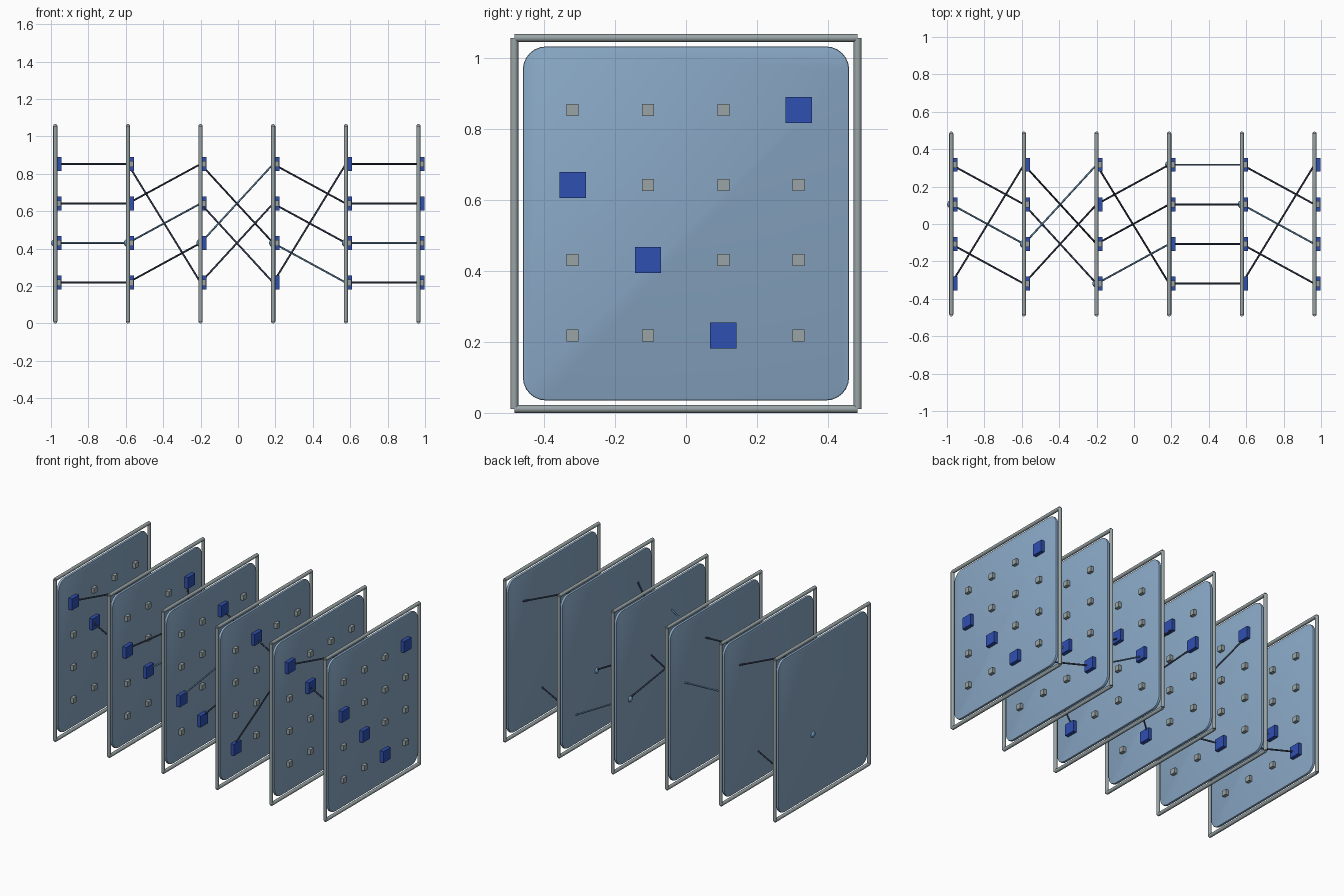
import bpy
import bmesh
from mathutils import Vector, Matrix

if "Cube" in bpy.data.objects:
    bpy.data.objects.remove(bpy.data.objects["Cube"], do_unlink=True)


def material(name, rgb):
    m = bpy.data.materials.new(name)
    m.use_nodes = True
    m.diffuse_color = (*rgb, 1)
    m.node_tree.nodes["Principled BSDF"].inputs["Base Color"].default_value = (*rgb, 1)
    return m


PANEL = material("pale steel blue", (0.25, 0.39, 0.56))
GREY = material("metal grey", (0.32, 0.37, 0.38))
BLUE = material("strong blue", (0.028, 0.08, 0.44))
DARK = material("dark slate", (0.045, 0.06, 0.11))
LIGHT = material("sky steel", (0.16, 0.32, 0.50))

# Layout: panel positions, and the grid of columns and rows on each panel
XS = [-0.977 + 0.3884 * i for i in range(6)]
COLS = [-0.319, -0.107, 0.105, 0.317]
ROWS = [0.218, 0.43, 0.641, 0.852]
BOTTOM, TOP, SIDE, BAR = 0.011, 1.055, 0.483, 0.011

# Four tracked cells (column, row) per panel, in the same order on each
STATES = [
    [(2, 1), (3, 0), (0, 3), (1, 2)],
    [(1, 1), (2, 0), (3, 3), (0, 2)],
    [(3, 2), (0, 1), (1, 0), (2, 3)],
    [(0, 0), (1, 3), (2, 2), (3, 1)],
    [(0, 3), (1, 2), (2, 1), (3, 0)],
]
# After the row shift each cell keeps its column and drops one row
STATES[4] = [(c, (r - 1) % 4) for c, r in STATES[3]]
# The last step moves each cell one column back
STATES.append([((c - 1) % 4, r) for c, r in STATES[4]])


def finish(name, bm, mat, smooth=False):
    mesh = bpy.data.meshes.new(name)
    bm.to_mesh(mesh)
    bm.free()
    mesh.materials.append(mat)
    ob = bpy.data.objects.new(name, mesh)
    bpy.context.collection.objects.link(ob)
    if smooth:
        bpy.ops.object.select_all(action="DESELECT")
        ob.select_set(True)
        bpy.context.view_layer.objects.active = ob
        bpy.ops.object.shade_smooth_by_angle()
    return ob


def add_box(bm, centre, size):
    bmesh.ops.create_cube(bm, size=1, matrix=Matrix.Translation(centre) @ Matrix.Diagonal((*size, 1)))


def add_rod(bm, a, b, radius, sides=12):
    a, b = Vector(a), Vector(b)
    d = b - a
    turn = d.to_track_quat("Z", "Y").to_matrix().to_4x4()
    bmesh.ops.create_cone(bm, cap_ends=True, segments=sides, radius1=radius, radius2=radius,
                          depth=d.length, matrix=Matrix.Translation((a + b) / 2) @ turn)


def cell_point(i, cell):
    return Vector((XS[i], COLS[cell[0]], ROWS[cell[1]]))


for i, x in enumerate(XS):
    # Thin panel with rounded corners and a softened rim
    bm = bmesh.new()
    add_box(bm, (x, 0, 0.533), (0.018, 0.918, 0.996))
    corners = [e for e in bm.edges if abs(e.verts[0].co.x - e.verts[1].co.x) > 0.01]
    bmesh.ops.bevel(bm, geom=corners, offset=0.065, segments=6, profile=0.5, affect="EDGES")
    rim = [e for e in bm.edges if abs(e.verts[0].co.x - e.verts[1].co.x) < 0.001]
    bmesh.ops.bevel(bm, geom=rim, offset=0.005, segments=2, profile=0.5, affect="EDGES")
    finish(f"panel_{i}", bm, PANEL, True)

    # Frame of round bars
    bm = bmesh.new()
    for s in (-1, 1):
        add_rod(bm, (x, s * SIDE, BOTTOM), (x, s * SIDE, TOP), BAR, 16)
    for z in (BOTTOM, TOP):
        add_rod(bm, (x, -SIDE, z), (x, SIDE, z), BAR, 16)
    finish(f"frame_{i}", bm, GREY, True)

    # Small grey studs, with larger blue blocks on the tracked cells
    studs, blocks = bmesh.new(), bmesh.new()
    for c, y in enumerate(COLS):
        for r, z in enumerate(ROWS):
            if (c, r) in STATES[i]:
                add_box(blocks, (x + 0.019, y, z), (0.028, 0.074, 0.074))
            else:
                add_box(studs, (x + 0.016, y, z), (0.028, 0.034, 0.034))
    finish(f"studs_{i}", studs, GREY)
    finish(f"blocks_{i}", blocks, BLUE)

# Links from each panel to the next; one per gap is lighter with a ball at its start
for i in range(5):
    dark, light, ball = bmesh.new(), bmesh.new(), bmesh.new()
    for a, b in zip(STATES[i], STATES[i + 1]):
        p, q = cell_point(i, a), cell_point(i + 1, b)
        if a[1] == 1:
            add_rod(light, p, q, 0.005)
            bmesh.ops.create_uvsphere(ball, u_segments=16, v_segments=10, radius=0.022,
                                      matrix=Matrix.Translation(p))
        else:
            add_rod(dark, p, q, 0.005)
    finish(f"links_{i}", dark, DARK, True)
    finish(f"light_link_{i}", light, LIGHT, True)
    finish(f"ball_{i}", ball, LIGHT, True)
